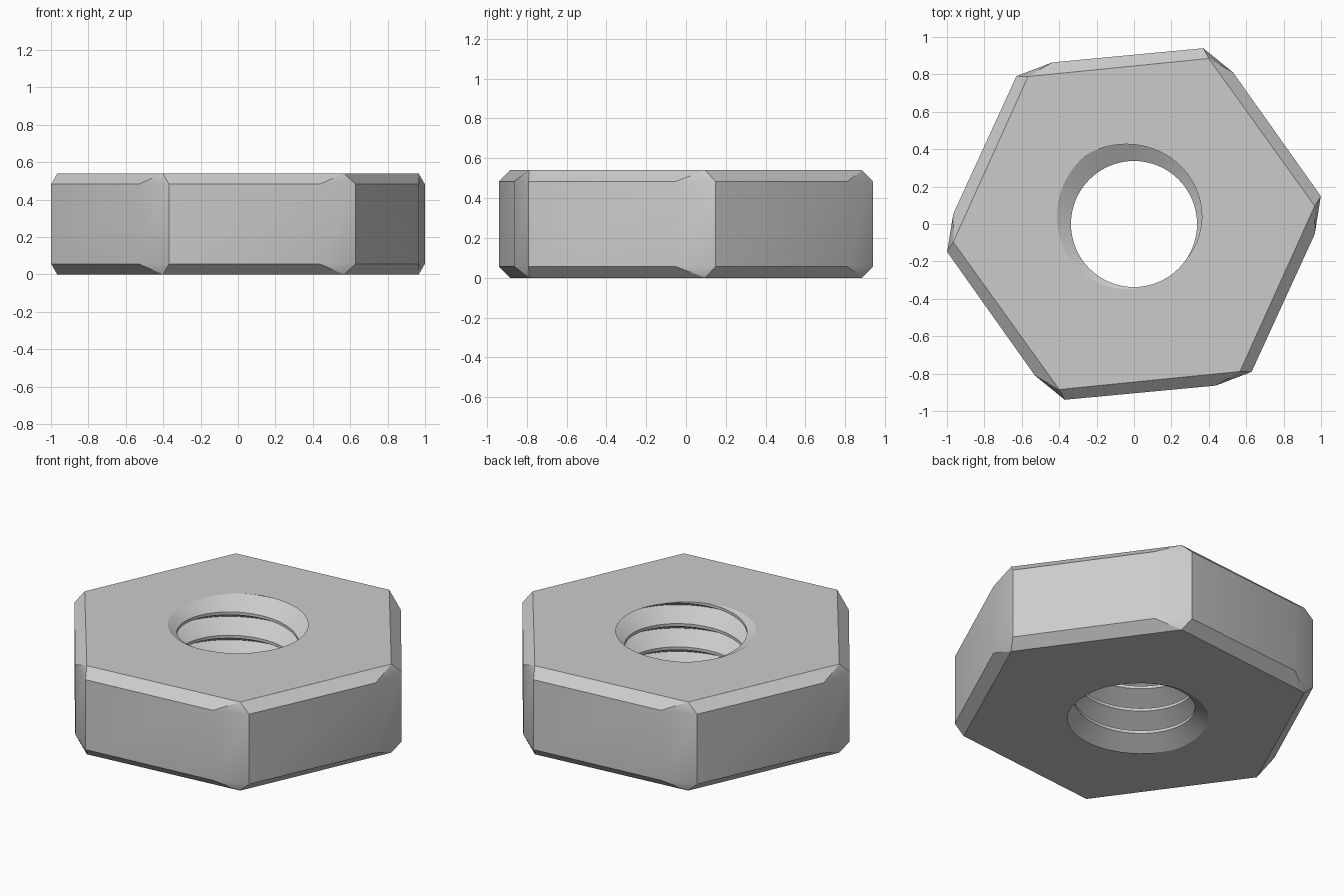
import bpy, bmesh, math

if "Cube" in bpy.data.objects:
    bpy.data.objects.remove(bpy.data.objects["Cube"])

HEIGHT, CHAMFER = 0.54, 0.057
MINOR, MAJOR, PITCH = 0.337, 0.45, 0.1424
CREST = PITCH / 8            # flat width at the thread crest
ROOT_TOP = math.radians(125)  # angle where the thread root meets the top face
STEPS = 72                   # segments per thread turn


def polar(r, a, z):
    return (r * math.cos(a), r * math.sin(a), z)


bm = bmesh.new()

# Threaded bore: one thread profile swept along a right-handed helix
half = PITCH / 2
profile = [(MINOR, -half - CREST / 2), (MINOR, -half + CREST / 2),
           (MAJOR, 0), (MINOR, half - CREST / 2)]
rows = []
for i in range(-6 * STEPS, 2 * STEPS + 1):
    t = 2 * math.pi * i / STEPS
    rows.append([bm.verts.new(polar(r, ROOT_TOP + t, HEIGHT + PITCH * i / STEPS + dz))
                 for r, dz in profile])
for a, b in zip(rows, rows[1:]):
    for j in range(3):
        bm.faces.new((a[j], b[j], b[j + 1], a[j + 1]))
bmesh.ops.remove_doubles(bm, verts=bm.verts[:], dist=1e-4)

# Trim the thread flush with both end faces
for z, n in ((0, -1), (HEIGHT, 1)):
    bmesh.ops.bisect_plane(bm, geom=bm.verts[:] + bm.edges[:] + bm.faces[:], dist=1e-5,
                           plane_co=(0, 0, z), plane_no=(0, 0, n), clear_outer=True)
rims = {z: [e for e in bm.edges if e.is_boundary
            and all(abs(v.co.z - z) < 1e-4 for v in e.verts)] for z in (0, HEIGHT)}

# Hexagonal body: rings of sharp corners, blunted corners and end-face corners
def ring(r, degrees, z):
    return [bm.verts.new(polar(r, math.radians(degrees + 60 * k), z)) for k in range(6)]


ends = []
for z, zc in ((0, CHAMFER), (HEIGHT, HEIGHT - CHAMFER)):
    sharp, blunt, face = ring(1.01, 8.5, zc), ring(0.968, -3.2, zc), ring(0.971, 5.7, z)
    ends.append((sharp, blunt))
    for k in range(6):
        n = (k + 1) % 6
        bm.faces.new((sharp[k], blunt[n], face[n], face[k]))   # edge chamfer
        bm.faces.new((blunt[k], sharp[k], face[k]))            # corner chamfer
    # End face between the hexagon and the thread opening
    border = [bm.edges.get((face[k], face[(k + 1) % 6])) for k in range(6)]
    bmesh.ops.triangle_fill(bm, use_beauty=True, edges=border + rims[z],
                            normal=(0, 0, 1 if z else -1))

# Side walls
(s0, b0), (s1, b1) = ends
for k in range(6):
    n = (k + 1) % 6
    bm.faces.new((s0[k], b0[n], b1[n], s1[k]))
    bm.faces.new((b0[k], s0[k], s1[k], b1[k]))

bmesh.ops.recalc_face_normals(bm, faces=bm.faces[:])
mesh = bpy.data.meshes.new("hex_nut")
bm.to_mesh(mesh)
bm.free()

nut = bpy.data.objects.new("hex_nut", mesh)
bpy.context.collection.objects.link(nut)
steel = bpy.data.materials.new("steel grey")
steel.diffuse_color = (0.6, 0.6, 0.6, 1)
steel.use_nodes = True
steel.node_tree.nodes["Principled BSDF"].inputs["Base Color"].default_value = steel.diffuse_color
mesh.materials.append(steel)

bpy.context.view_layer.objects.active = nut
nut.select_set(True)
bpy.ops.object.shade_smooth_by_angle(angle=math.radians(25))
